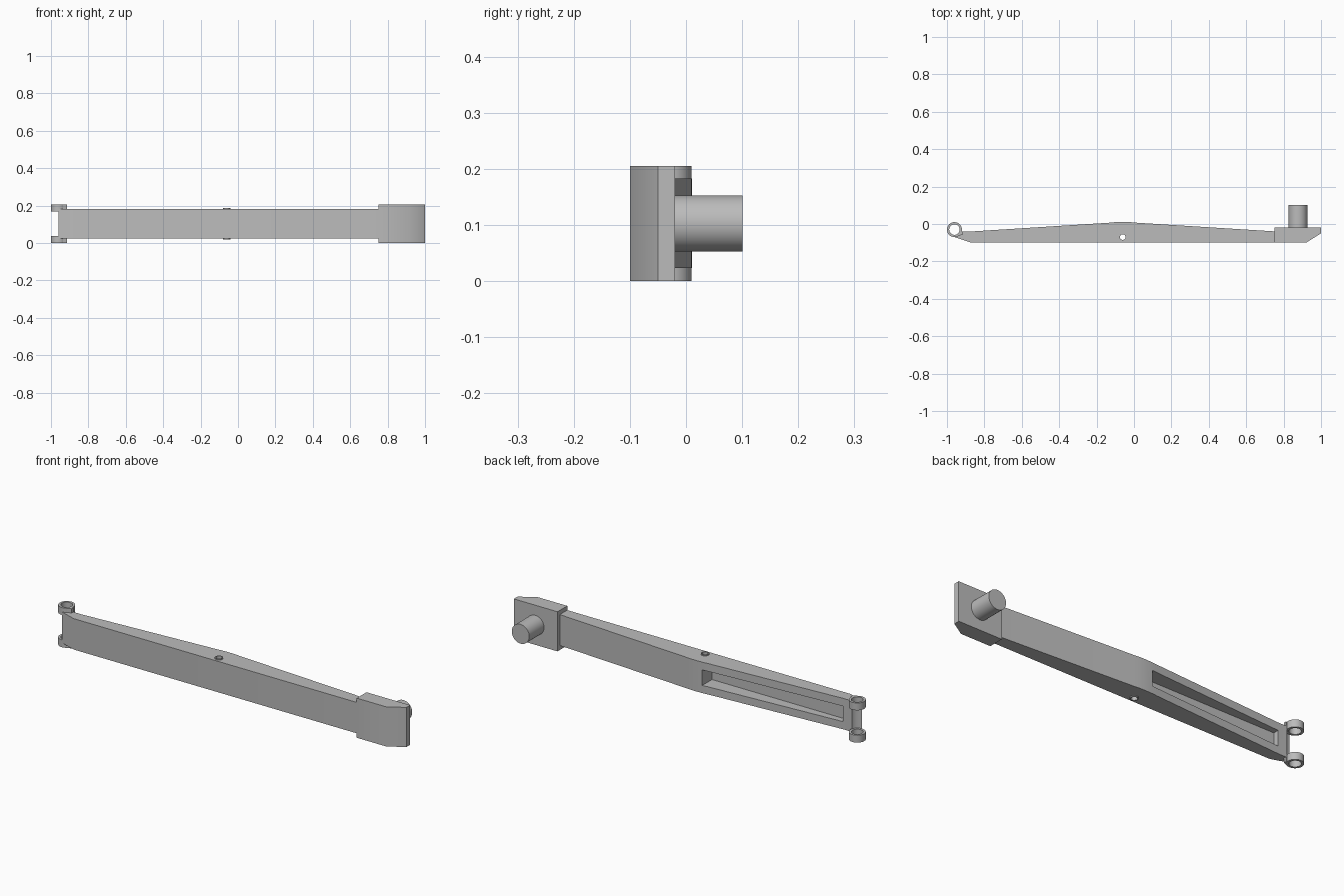
import bpy
import bmesh
from math import cos, sin, pi, radians
from mathutils import Matrix

cube = bpy.data.objects.get("Cube")
if cube:
    bpy.data.objects.remove(cube, do_unlink=True)

gray = bpy.data.materials.new("plain gray")
gray.use_nodes = True
gray.diffuse_color = (0.5, 0.5, 0.5, 1)
gray.node_tree.nodes["Principled BSDF"].inputs["Base Color"].default_value = (0.5, 0.5, 0.5, 1)

EYE = (-0.96, -0.03)       # hinge axis
SLEEVE = (-0.06, -0.07)    # axis of the small cross hole
HEIGHT = 0.205
MID = HEIGHT / 2


def arc(center, radius, start, end, steps):
    angles = [radians(start + (end - start) * i / steps) for i in range(steps + 1)]
    return [(center[0] + radius * cos(a), center[1] + radius * sin(a)) for a in angles]


def finish(name, bm):
    bmesh.ops.recalc_face_normals(bm, faces=bm.faces)
    mesh = bpy.data.meshes.new(name)
    bm.to_mesh(mesh)
    bm.free()
    mesh.materials.append(gray)
    obj = bpy.data.objects.new(name, mesh)
    bpy.context.collection.objects.link(obj)
    return obj


def prism(name, outline, z0, z1):
    bm = bmesh.new()
    face = bm.faces.new([bm.verts.new((x, y, z0)) for x, y in outline])
    top = bmesh.ops.extrude_face_region(bm, geom=[face])["geom"]
    verts = [v for v in top if isinstance(v, bmesh.types.BMVert)]
    bmesh.ops.translate(bm, verts=verts, vec=(0, 0, z1 - z0))
    return finish(name, bm)


def tube(name, center, outer, inner, z0, z1, sides=32):
    bm = bmesh.new()
    loops = []
    for r, z in ((outer, z0), (outer, z1), (inner, z1), (inner, z0)):
        loops.append([bm.verts.new((x, y, z)) for x, y in arc(center, r, 0, 360, sides)[:-1]])
    for k in range(4):
        a, b = loops[k], loops[(k + 1) % 4]
        for i in range(sides):
            j = (i + 1) % sides
            bm.faces.new((a[i], a[j], b[j], b[i]))
    return finish(name, bm)


def smooth(obj):
    bpy.ops.object.select_all(action='DESELECT')
    obj.select_set(True)
    bpy.context.view_layer.objects.active = obj
    bpy.ops.object.shade_smooth_by_angle(angle=radians(35))


def cut(obj, cutter):
    cutter.hide_render = True
    mod = obj.modifiers.new("cut", 'BOOLEAN')
    mod.operation = 'DIFFERENCE'
    mod.solver = 'EXACT'
    mod.object = cutter
    bpy.ops.object.select_all(action='DESELECT')
    bpy.context.view_layer.objects.active = obj
    obj.select_set(True)
    bpy.ops.object.modifier_apply(modifier=mod.name)
    bpy.data.objects.remove(cutter, do_unlink=True)


# Tapered beam with a rounded crest and a concave seat at the hinge end
seat = arc(EYE, 0.04, -90, -15, 8)
crest = [(-0.13, 0.007), (-0.10, 0.010), (-0.06, 0.011), (-0.02, 0.010), (0.01, 0.007)]
beam = prism("beam", seat + [(-0.87, -0.04)] + crest
             + [(0.76, -0.04), (0.76, -0.10), (-0.87, -0.10)], 0.023, 0.183)

# Long pocket in the back of the beam, and the cross hole
cut(beam, prism("pocket_cutter",
                [(-0.87, -0.07), (-0.10, -0.07), (-0.10, 0.1), (-0.87, 0.1)],
                MID - 0.04, MID + 0.04))
cut(beam, prism("hole_cutter", arc(SLEEVE, 0.018, 0, 360, 32)[:-1], -0.1, 0.3))
smooth(beam)

# Thin sleeve lining the cross hole
smooth(tube("cross_hole_sleeve", SLEEVE, 0.02, 0.015, 0.018, 0.188))

# Thick head with a slanted front corner
smooth(prism("head", [(0.75, -0.10), (0.92, -0.10), (1, -0.05), (1, -0.02), (0.75, -0.02)],
             0, HEIGHT))

# Round peg on the back of the head
bm = bmesh.new()
bmesh.ops.create_cone(bm, cap_ends=True, segments=40, radius1=0.05, radius2=0.05, depth=0.13,
                      matrix=Matrix.Translation((0.877, 0.036, MID)) @ Matrix.Rotation(pi / 2, 4, 'X'))
smooth(finish("peg", bm))

# Hinge eyes with lugs joining them to the beam
for side, z0 in (("lower", 0), ("upper", HEIGHT - 0.038)):
    smooth(tube(side + "_hinge_eye", EYE, 0.04, 0.028, z0, z0 + 0.038))
    smooth(prism(side + "_hinge_lug", seat + [(-0.915, -0.04), (-0.915, -0.055)],
                 z0, z0 + 0.038))
